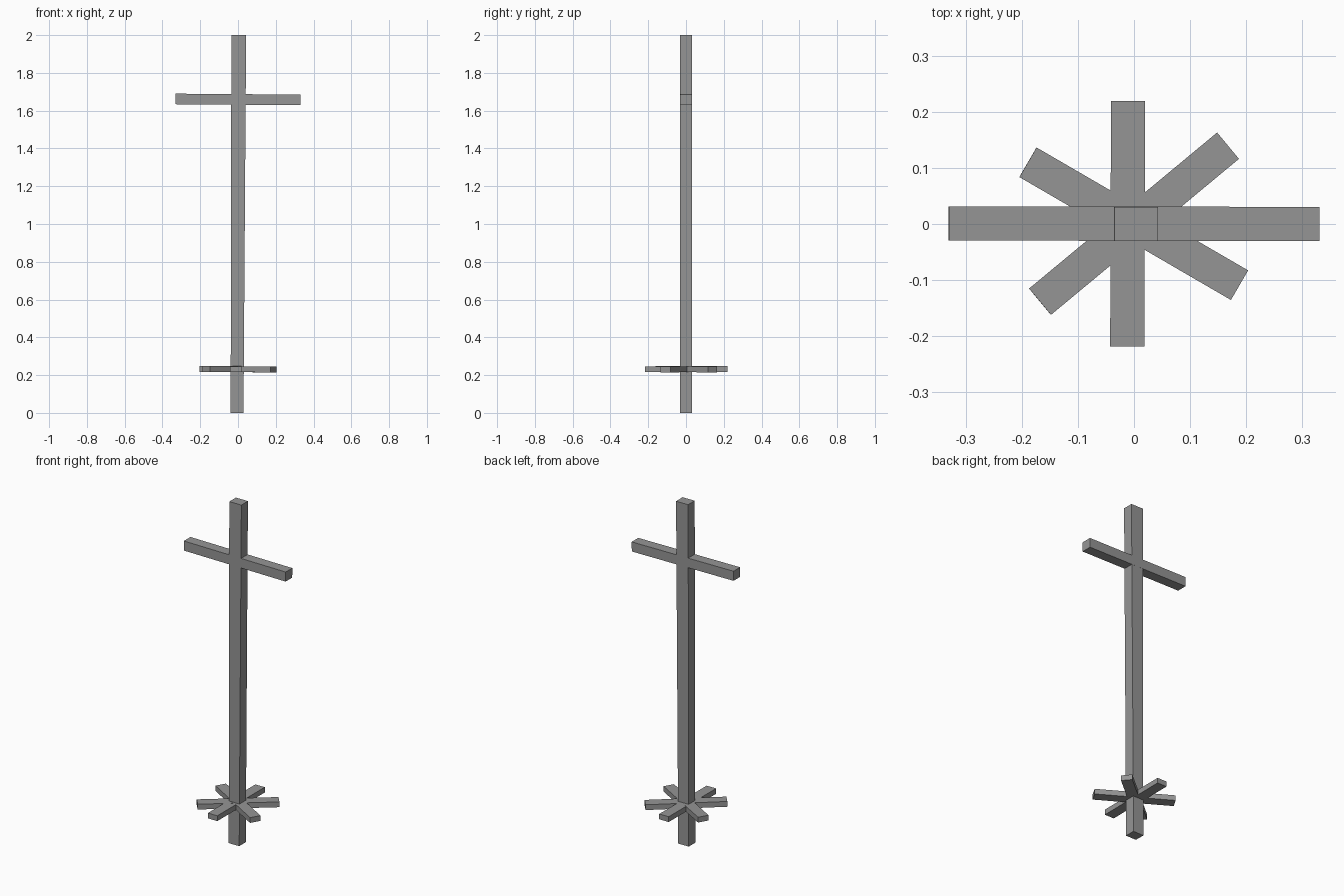
import bpy
from mathutils import Vector

if "Cube" in bpy.data.objects:
    bpy.data.objects.remove(bpy.data.objects["Cube"])

# Dark grey finish shared by all parts
dark_grey = bpy.data.materials.new("dark_grey")
dark_grey.diffuse_color = (0.3, 0.3, 0.3, 1)
dark_grey.use_nodes = True
dark_grey.node_tree.nodes["Principled BSDF"].inputs["Base Color"].default_value = dark_grey.diffuse_color


def beam(name, start, end, width, depth, side, end_width=None):
    """Square-cut timber from start to end; 'side' is the width direction."""
    start, end = Vector(start), Vector(end)
    axis = (end - start).normalized()
    across = Vector(side)
    across = (across - axis * across.dot(axis)).normalized()
    other = axis.cross(across)
    verts = []
    for p, w in ((start, width), (end, end_width or width)):
        for a, b in ((-1, -1), (1, -1), (1, 1), (-1, 1)):
            verts.append(p + across * a * w / 2 + other * b * depth / 2)
    faces = [(3, 2, 1, 0), (4, 5, 6, 7)]
    faces += [(i, (i + 1) % 4, (i + 1) % 4 + 4, i + 4) for i in range(4)]
    mesh = bpy.data.meshes.new(name)
    mesh.from_pydata(verts, [], faces)
    mesh.materials.append(dark_grey)
    obj = bpy.data.objects.new(name, mesh)
    bpy.context.collection.objects.link(obj)
    return obj


# Upright post, slightly wider at the top and leaning a little;
# end heights are flattened so it sits level on the ground
post = beam("post", (-0.005, 0, 0), (0.004, 0, 2), 0.068, 0.061, (1, 0, 0), 0.078)
for i, v in enumerate(post.data.vertices):
    v.co.z = 0 if i < 4 else 2

# Crossbar, dipping slightly to the right
beam("crossbar", (-0.33, 0.001, 1.662), (0.33, 0.0, 1.657), 0.061, 0.056, (0, 1, 0))

# Three flat slats crossing at the foot
slats = [
    ((-0.012, -0.218, 0.231), (-0.0105, 0.219, 0.232)),
    ((-0.1675, -0.1385, 0.233), (0.1675, 0.1395, 0.230)),
    ((-0.189, 0.110, 0.233), (0.188, -0.109, 0.230)),
]
for i, (a, b) in enumerate(slats):
    d = Vector(b) - Vector(a)
    beam(f"foot_slat_{i + 1}", a, b, 0.061, 0.031, (-d.y, d.x, 0))
